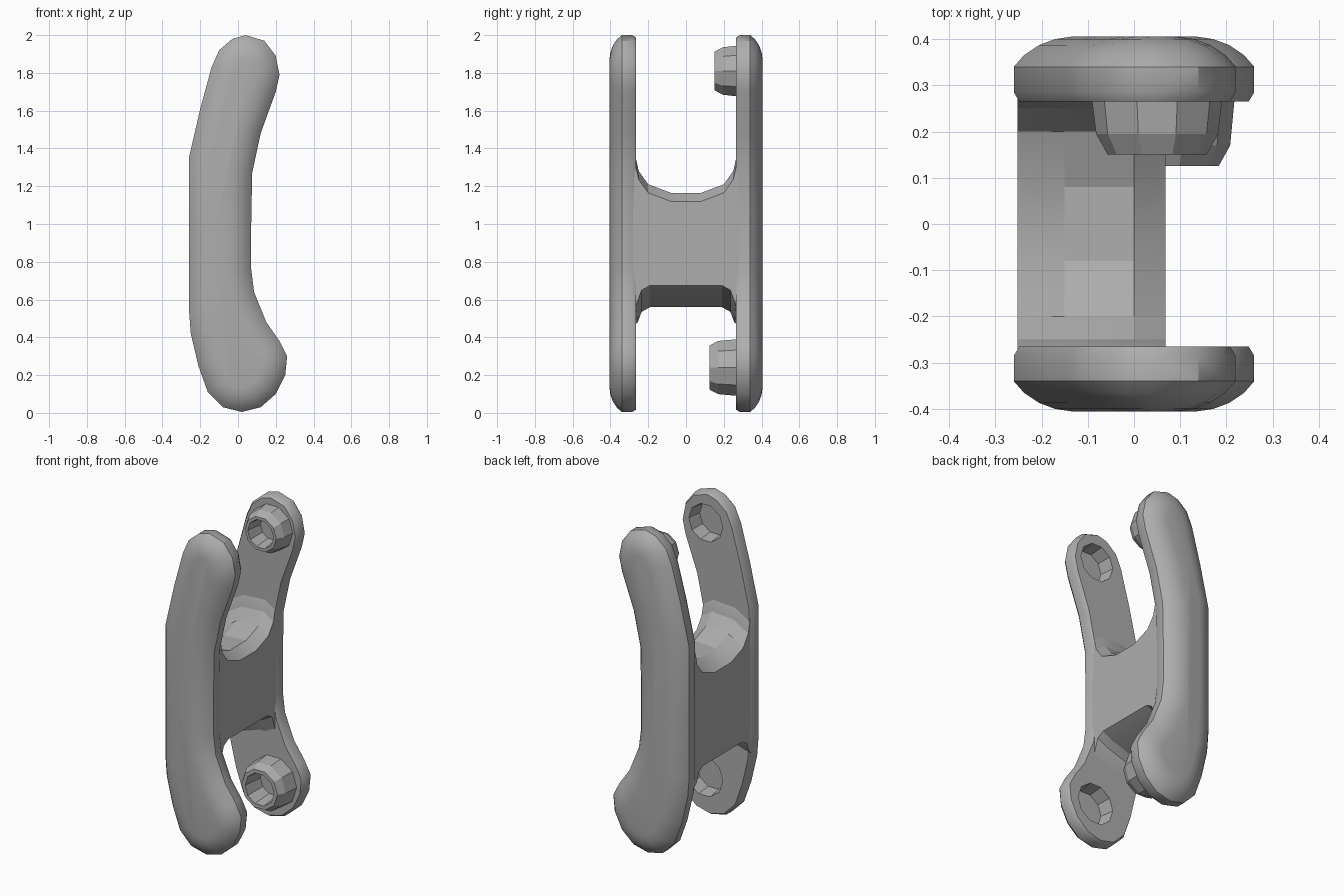
import bpy, bmesh, math
from mathutils import Vector

if "Cube" in bpy.data.objects:
    bpy.data.objects.remove(bpy.data.objects["Cube"])

grey = bpy.data.materials.new("plain grey")
grey.use_nodes = True
grey.diffuse_color = (0.42, 0.42, 0.42, 1)
grey.node_tree.nodes["Principled BSDF"].inputs["Base Color"].default_value = (0.42, 0.42, 0.42, 1)


def loft(name, rings):
    """Closed solid through a list of equal-length rings."""
    bm = bmesh.new()
    loops = [[bm.verts.new(p) for p in ring] for ring in rings]
    n = len(rings[0])
    for a, b in zip(loops, loops[1:]):
        for i in range(n):
            j = (i + 1) % n
            bm.faces.new((a[i], a[j], b[j], b[i]))
    bm.faces.new(loops[0])
    bm.faces.new(loops[-1])
    bmesh.ops.recalc_face_normals(bm, faces=bm.faces)
    mesh = bpy.data.meshes.new(name)
    bm.to_mesh(mesh)
    bm.free()
    mesh.materials.append(grey)
    obj = bpy.data.objects.new(name, mesh)
    bpy.context.collection.objects.link(obj)
    return obj


def circle(cx, cz, r, y, sides=10):
    return [(cx + r * math.cos(math.tau * i / sides), y,
             cz + r * math.sin(math.tau * i / sides)) for i in range(sides)]


def cut(obj, cutter):
    mod = obj.modifiers.new("recess", 'BOOLEAN')
    mod.operation = 'DIFFERENCE'
    mod.solver = 'EXACT'
    mod.object = cutter
    bpy.context.view_layer.objects.active = obj
    bpy.ops.object.modifier_apply(modifier=mod.name)
    bpy.data.objects.remove(cutter)


def smooth(obj, angle):
    bpy.ops.object.select_all(action='DESELECT')
    obj.select_set(True)
    bpy.context.view_layer.objects.active = obj
    bpy.ops.object.shade_smooth_by_angle(angle=math.radians(angle))


# Curved side plate outline (x, z)
outline = [Vector(p) for p in (
    (-.26, .55), (-.26, .95), (-.26, 1.35), (-.2, 1.61), (-.14, 1.83),
    (-.1, 1.92), (-.03, 1.98), (.04, 2), (.14, 1.97), (.2, 1.89),
    (.22, 1.79), (.2, 1.7), (.12, 1.48), (.075, 1.27), (.07, 1),
    (.07, .76), (.085, .64), (.15, .48), (.22, .38), (.26, .3),
    (.25, .2), (.2, .1), (.12, .03), (.02, .005), (-.08, .03),
    (-.16, .11), (-.21, .25), (-.25, .42))]


def inset(d):
    pts = []
    for i, p in enumerate(outline):
        t = (outline[(i + 1) % len(outline)] - outline[i - 1]).normalized()
        pts.append((p.x + t.y * d, p.y - t.x * d))
    return pts


# (distance from middle, inset): flat inside, domed outside
layers = ((.265, .012), (.285, 0), (.34, 0), (.365, .022),
          (.387, .055), (.4, .09), (.405, .125))
# pin ends: x, z, outer radius, hole radius, inner end y
ends = ((.05, 1.81, .142, .105, .15), (.06, .24, .158, .115, .125))

for name, side in (("front_plate", -1), ("back_plate", 1)):
    plate = loft(name, [[(x, side * y, z) for x, z in inset(d)] for y, d in layers])
    if side < 0:
        # Sockets on the inner face of the front plate
        for x, z, r, hole, tip in ends:
            cut(plate, loft("socket_cutter", [circle(x, z, hole + .02, -.2),
                                              circle(x, z, hole, -.355)]))
    smooth(plate, 35)

# Hollow pins on the inner face of the back plate
for label, (x, z, r, hole, tip) in zip(("upper", "lower"), ends):
    pin = loft(label + "_pin", [circle(x, z, r - .035, tip), circle(x, z, r - .01, tip + .045),
                                circle(x, z, r, .275)])
    cut(pin, loft("pin_cutter", [circle(x, z, hole - .01, tip - .05),
                                 circle(x, z, hole - .03, .255)]))
    smooth(pin, 20)

# Bridge between the plates with hollowed, filleted top and bottom
top = ((.3, 1.42), (.268, 1.36), (.25, 1.28), (.2, 1.21), (.08, 1.165))
# stations across the width: x, drop of the top edge, height of the underside
stations = ((-.252, .07, .56), (-.15, .01, .59), (0, 0, .64), (.068, .045, .675))
rings = []
for x, drop, low in stations:
    half = [(y, z - drop) for y, z in top]
    under = [(.19, low), (.235, low - .025), (.255, low - .08), (.3, .44)]
    profile = ([(-y, z) for y, z in half] + half[::-1]
               + under[::-1] + [(-y, z) for y, z in under])
    rings.append([(x, y, z) for y, z in profile])
bridge = loft("bridge", rings)
smooth(bridge, 20)
